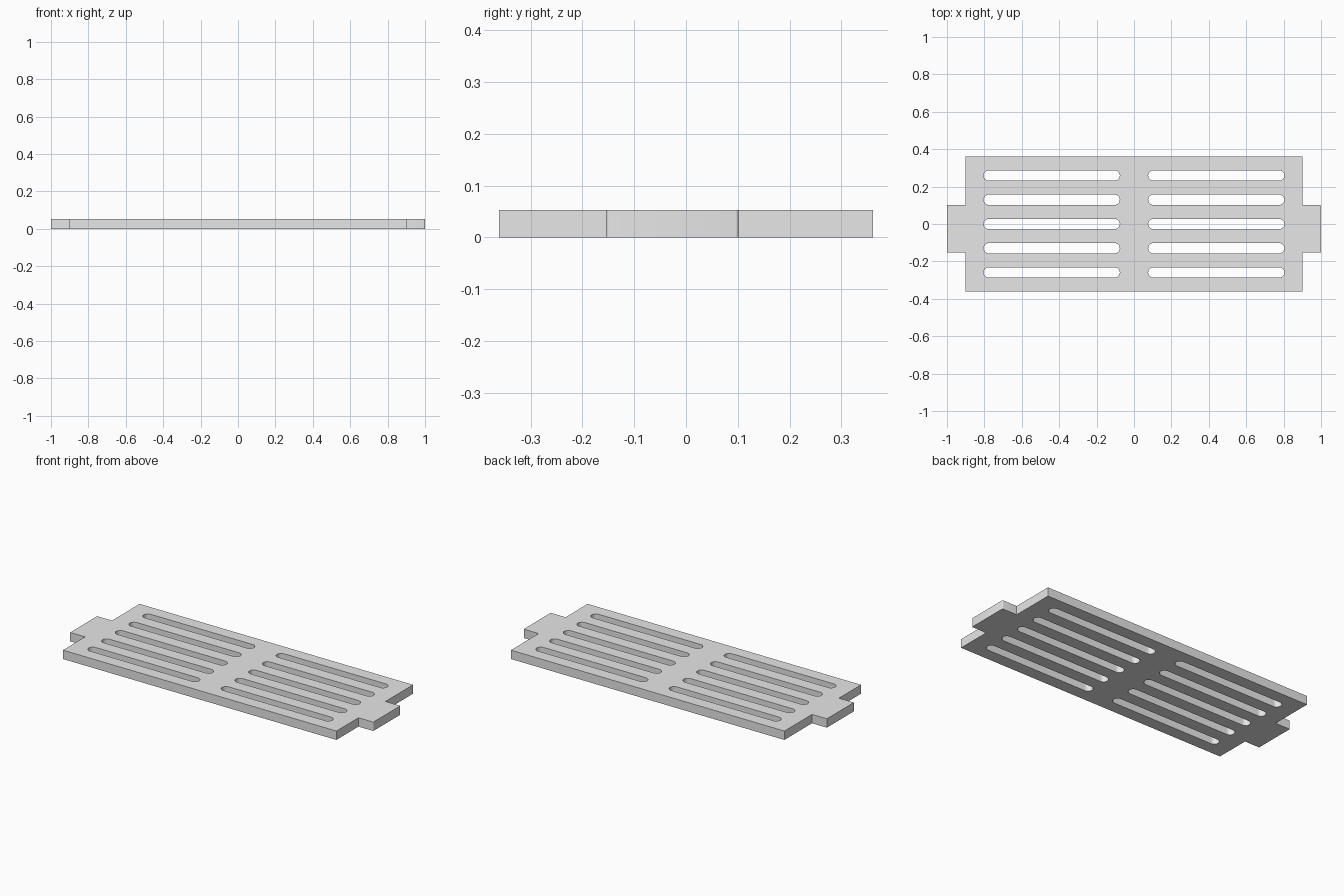
import bpy
import bmesh
from math import cos, sin, pi, radians

cube = bpy.data.objects.get("Cube")
if cube:
    bpy.data.objects.remove(cube, do_unlink=True)

# Main dimensions
THICK = 0.053
BODY_X, BODY_Y = 0.902, 0.361
TAB_X, TAB_LOW, TAB_HIGH = 1.0, -0.153, 0.101
SLOT_IN, SLOT_OUT, SLOT_R = 0.076, 0.804, 0.0275
ROW_STEP, ROWS = 0.1295, 5
ROUND = 0.005


def arc(cx, cy, r, start, end, steps):
    """Points along an arc, angles in degrees."""
    angles = [radians(start + (end - start) * i / steps) for i in range(steps + 1)]
    return [(cx + r * cos(a), cy + r * sin(a)) for a in angles]


def slot(x0, x1, y):
    """Long hole with round ends."""
    return (arc(x1 - SLOT_R, y, SLOT_R, -90, 90, 16)
            + arc(x0 + SLOT_R, y, SLOT_R, 90, 270, 16))


def add_loop(bm, points):
    verts = [bm.verts.new((x, y, 0)) for x, y in points]
    for a, b in zip(verts, verts[1:] + verts[:1]):
        bm.edges.new((a, b))


# Outline: body with one slightly rounded tab at each end
right_side = ([(BODY_X, -BODY_Y), (BODY_X, TAB_LOW)]
              + arc(TAB_X - ROUND, TAB_LOW + ROUND, ROUND, -90, 0, 4)
              + arc(TAB_X - ROUND, TAB_HIGH - ROUND, ROUND, 0, 90, 4)
              + [(BODY_X, TAB_HIGH), (BODY_X, BODY_Y)])
left_side = [(-BODY_X, BODY_Y), (-BODY_X, TAB_HIGH), (-TAB_X, TAB_HIGH),
             (-TAB_X, TAB_LOW), (-BODY_X, TAB_LOW), (-BODY_X, -BODY_Y)]

bm = bmesh.new()
add_loop(bm, right_side + left_side)

# Two columns of slots
for row in range(ROWS):
    y = (row - (ROWS - 1) / 2) * ROW_STEP
    add_loop(bm, slot(SLOT_IN, SLOT_OUT, y))
    add_loop(bm, slot(-SLOT_OUT, -SLOT_IN, y))

# Fill the sheet around the slots and give it thickness
bmesh.ops.triangle_fill(bm, use_beauty=True, use_dissolve=False, edges=bm.edges[:])
grown = bmesh.ops.extrude_face_region(bm, geom=bm.faces[:], use_keep_orig=True)
top_verts = [v for v in grown["geom"] if isinstance(v, bmesh.types.BMVert)]
bmesh.ops.translate(bm, verts=top_verts, vec=(0, 0, THICK))
bmesh.ops.recalc_face_normals(bm, faces=bm.faces[:])

mesh = bpy.data.meshes.new("slotted_plate")
bm.to_mesh(mesh)
bm.free()
plate = bpy.data.objects.new("slotted_plate", mesh)
bpy.context.collection.objects.link(plate)

# Plain grey material
GREY = (0.8, 0.8, 0.8, 1)
mat = bpy.data.materials.new("light_grey")
mat.use_nodes = True
mat.diffuse_color = GREY
mat.node_tree.nodes["Principled BSDF"].inputs["Base Color"].default_value = GREY
mesh.materials.append(mat)

# Smooth slot ends, crisp rims
bpy.ops.object.select_all(action='DESELECT')
plate.select_set(True)
bpy.context.view_layer.objects.active = plate
bpy.ops.object.shade_smooth_by_angle(angle=radians(30))
